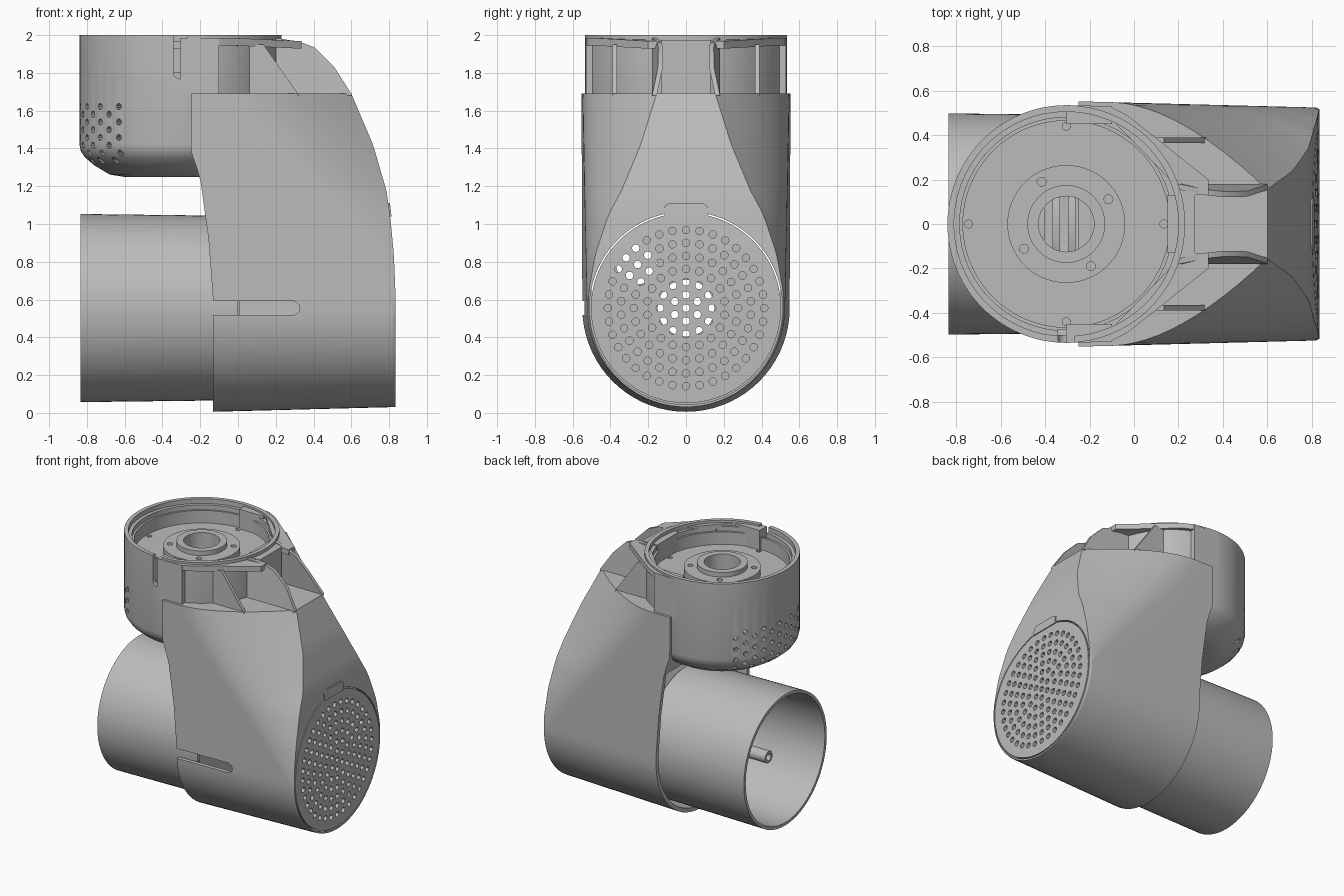
import bpy, bmesh, math
from mathutils import Matrix, Vector

cube = bpy.data.objects.get("Cube")
if cube:
    bpy.data.objects.remove(cube)

grey = bpy.data.materials.new("plain_grey")
grey.use_nodes = True
COLOR = (0.5, 0.5, 0.5, 1)
grey.diffuse_color = COLOR
grey.node_tree.nodes["Principled BSDF"].inputs["Base Color"].default_value = COLOR

DRUM_X, AXIS_Z, FLOOR_Z = -0.305, 0.555, 1.69


def finish(name, bm):
    bmesh.ops.remove_doubles(bm, verts=bm.verts, dist=1e-5)
    bmesh.ops.recalc_face_normals(bm, faces=bm.faces)
    mesh = bpy.data.meshes.new(name)
    bm.to_mesh(mesh)
    bm.free()
    mesh.materials.append(grey)
    ob = bpy.data.objects.new(name, mesh)
    bpy.context.collection.objects.link(ob)
    return ob


def add_rod(bm, center, direction, r, depth, sides=16):
    rot = Vector((0, 0, 1)).rotation_difference(Vector(direction)).to_matrix().to_4x4()
    bmesh.ops.create_cone(bm, cap_ends=True, segments=sides, radius1=r, radius2=r,
                          depth=depth, matrix=Matrix.Translation(center) @ rot)


def rod(name, center, direction, r, depth, sides=16):
    bm = bmesh.new()
    add_rod(bm, center, direction, r, depth, sides)
    return finish(name, bm)


def prism(name, outline, place, lo, hi):
    """Extrude a 2D outline; place(a, b, t) maps it to 3D."""
    bm = bmesh.new()
    ends = [[bm.verts.new(place(a, b, t)) for a, b in outline] for t in (lo, hi)]
    n = len(outline)
    for e in ends:
        bm.faces.new(e)
    for i in range(n):
        j = (i + 1) % n
        bm.faces.new((ends[0][i], ends[0][j], ends[1][j], ends[1][i]))
    return finish(name, bm)


def box(name, lo, hi):
    return prism(name, [(lo[0], lo[1]), (hi[0], lo[1]), (hi[0], hi[1]), (lo[0], hi[1])],
                 lambda a, b, t: (a, b, t), lo[2], hi[2])


def lathe(name, profile, place, steps=96):
    """Revolve (radius, height) points; place(u, v, h) maps them to 3D."""
    bm = bmesh.new()
    rings = []
    for i in range(steps):
        a = 2 * math.pi * i / steps
        rings.append([bm.verts.new(place(r * math.cos(a), r * math.sin(a), h)) for r, h in profile])
    n = len(profile)
    for i in range(steps):
        p, q = rings[i], rings[(i + 1) % steps]
        for k in range(n):
            m = (k + 1) % n
            if profile[k][0] + profile[m][0] > 0:
                bm.faces.new((p[k], p[m], q[m], q[k]))
    bmesh.ops.dissolve_degenerate(bm, dist=1e-6, edges=bm.edges)
    return finish(name, bm)


def boolean(ob, cutter, op="DIFFERENCE"):
    mod = ob.modifiers.new("cut", "BOOLEAN")
    mod.operation, mod.solver, mod.object = op, "EXACT", cutter
    dg = bpy.context.evaluated_depsgraph_get()
    mesh = bpy.data.meshes.new_from_object(ob.evaluated_get(dg))
    ob.modifiers.clear()
    ob.data = mesh
    bpy.data.objects.remove(cutter)


def lerp(table, z):
    for (z0, v0), (z1, v1) in zip(table, table[1:]):
        if z <= z1:
            return v0 + (v1 - v0) * max(0, (z - z0) / (z1 - z0))
    return table[-1][1]


# Housing outline by height: front face, its half width, back edge
FRONT = [(.6, .835), (.84, .825), (1.05, .805), (1.18, .785), (1.42, .715), (1.69, .6)]
WIDTH = [(.555, .53), (.84, .48), (1.05, .41), (1.18, .34), (1.42, .24), (1.69, .155)]
BACK = [(.6, -.132), (.92, -.156), (1.24, -.2), (1.39, -.25)]


def housing_loft(name, inset, top, back_shift):
    bm = bmesh.new()
    rows = [(-math.pi / 2 + math.pi / 2 * i / 18, AXIS_Z) for i in range(19)]
    rows += [(0, AXIS_Z + (top - AXIS_Z) * i / 22) for i in range(1, 23)]
    prev, first = None, None
    for ang, z in rows:
        xf, xb = lerp(FRONT, z) - inset, lerp(BACK, z) - back_shift
        xt = lerp([(AXIS_Z, xf - .02), (FLOOR_Z, -.1)], z)
        radius = lambda x: .549 - .025 * (x + .13) / .965 - inset
        w = min(lerp(WIDTH, z) - inset, .985 * radius(xf))
        side = [(xb + (xt - xb) * i / 4, None) for i in range(4)]
        xc = xt + .42 * (xf - xt)
        for i in range(13):
            t = i / 12
            a, b, c = (1 - t) ** 2, 2 * t * (1 - t), t * t
            side.append((a * xt + b * xc + c * xf, a * radius(xt) + b * radius(xc) + c * w))
        pts = []
        for x, y in side:
            y = radius(x) if y is None else y
            pts.append((x, y * math.cos(ang), z + radius(x) * math.sin(ang)))
        pts += [(x, -y, zz) for x, y, zz in reversed(pts)]
        cur = [bm.verts.new(p) for p in pts]
        if prev:
            for i in range(len(cur)):
                j = (i + 1) % len(cur)
                bm.faces.new((prev[i], prev[j], cur[j], cur[i]))
        prev = cur
    bm.faces.new(prev)
    bmesh.ops.remove_doubles(bm, verts=bm.verts, dist=1e-5)
    return finish(name, bm)


# Hollow housing, open at the back
housing = housing_loft("housing", 0, FLOOR_Z, 0)
boolean(housing, housing_loft("cavity", .03, 1.24, .2))
panel = housing.copy()
panel.data = housing.data.copy()
panel.name = "vent_panel"
bpy.context.collection.objects.link(panel)
boolean(housing, rod("panel_cut", (.85, 0, AXIS_Z), (1, 0, 0), .511, .5, 96))
slot = [(-.3, -.0375), (.29, -.0375)]
slot += [(.29 + .0375 * math.sin(a), -.0375 * math.cos(a)) for a in (.5, 1, 1.57, 2.1, 2.6)]
slot += [(.29, .0375), (-.3, .0375)]
boolean(housing, prism("slot_cut", slot, lambda a, b, t: (a, t, AXIS_Z + b), -.6, -.505))

# Round vent panel with rings of holes
boolean(panel, rod("panel_trim", (.85, 0, AXIS_Z), (1, 0, 0), .503, .5, 96), "INTERSECT")
bm = bmesh.new()
for ring in range(7):
    for k in range(max(1, 6 * ring)):
        a = math.pi / 2 + 2 * math.pi * k / max(1, 6 * ring)
        add_rod(bm, (.8, .069 * ring * math.cos(a), AXIS_Z + .069 * ring * math.sin(a)),
                (1, 0, 0), .02, .4, 12)
boolean(panel, finish("vent_holes", bm))
prism("panel_tab", [(-.115, 1.04), (.115, 1.04), (.115, 1.095), (.09, 1.11), (-.09, 1.11), (-.115, 1.095)],
      lambda y, z, t: (t - .12 * (z - 1.04), y, z), .76, .813)

# Lower tube with a pierced partition and an inner post
along_x = lambda u, v, h: (h, u, AXIS_Z + v)
lathe("lower_tube", [(.498, -.835), (.488, 0), (.46, 0), (.475, -.835)], along_x)
partition = lathe("tube_partition", [(.48, -.02), (.48, .01), (.15, .01), (.15, -.02)], along_x)
boolean(partition, rod("partition_cut", (0, -.26, .79), (1, 0, 0), .11, .2, 24))
lathe("inner_post", [(.045, -.5), (.045, 0), (.025, 0), (.025, -.5)],
      lambda u, v, h: (h, u - .28, v + .38), 24)

# Upper drum with a stepped well on top
upright = lambda u, v, h: (DRUM_X + u, v, h)
drum = lathe("upper_drum", [
    (0, 1.25), (.3, 1.25), (.375, 1.262), (.455, 1.31), (.505, 1.352), (.527, 1.385), (.535, 1.42),
    (.535, 2), (.505, 2), (.505, 1.965), (.48, 1.965), (.48, 1.93), (.465, 1.93), (.465, 1.835),
    (.265, 1.835), (.265, 1.885), (.175, 1.885), (.175, 1.92), (.125, 1.92), (.125, 1.8),
    (.5, 1.8), (.5, 1.42), (.44, 1.34), (.3, 1.285), (0, 1.285)], upright)
bm = bmesh.new()
for row in range(8):
    z = 1.335 + .041 * row
    for k in range(-3, 4):
        a = math.pi + math.radians(15 * k + (7.5 if row % 2 else 0))
        d = Vector((math.cos(a), math.sin(a), 0))
        add_rod(bm, Vector((DRUM_X, 0, z)) + d * .5, d, .017, .22, 10)
boolean(drum, finish("drum_holes", bm))
bm = bmesh.new()
for k in range(4):
    a = math.pi / 2 * k
    add_rod(bm, (DRUM_X + .44 * math.cos(a), .44 * math.sin(a), 1.835), (0, 0, 1), .018, .05)
    add_rod(bm, (DRUM_X + .22 * math.cos(a + .53), .22 * math.sin(a + .53), 1.885), (0, 0, 1), .02, .06)
boolean(drum, finish("screw_holes", bm))
notch = [(-.0375, 2.1)] + [(-.0375 * math.cos(math.pi * i / 8), 1.805 - .0375 * math.sin(math.pi * i / 8))
                           for i in range(9)] + [(.0375, 2.1)]
boolean(drum, prism("notch_cut", notch, lambda a, b, t: (DRUM_X + a, t, b), -.6, -.475))
for i in range(4):
    x = DRUM_X - .2 + .07 * i
    boolean(drum, box("slit_cut", (x, -.16, 1.2), (x + .03, .16, 1.3)))

# Collar, webs and fins above the housing floor
collar = [(-.1, .525), (-.03, .49), (.335, .2), (.335, .13), (.27, .13), (.2, .12), (.2, .16), (-.1, .47)]
fin = [(.2, 1.68), (.6, 1.68), (.6, 1.69), (.51, 1.83), (.405, 1.935), (.325, 1.965), (.2, 1.985)]
rib = [(0, 1.68), (.325, 1.68), (.135, 1.95), (0, 1.95)]
for side, s in (("left", 1), ("right", -1)):
    prism("collar_" + side, collar, lambda x, y, t: (x, s * y, t - .05 * max(0, x)), 1.945, 1.985)
    prism("fin_" + side, fin,
          lambda x, z, t: (x, s * (t + .13 * (x - .4) ** 2 / .04 * .2 + .6 * (z - 1.83) ** 2), z), .115, .14)
    prism("rib_" + side, rib, lambda x, z, t: (x, s * t, z), .365, .39)
    prism("shoulder_" + side, [(-.305, .45), (-.1, .45), (-.1, .53), (-.305, .535)],
          lambda x, y, t: (x, s * y, t), 1.68, 1.985)
box("collar_web", (.15, -.13, 1.68), (.275, .13, 1.975))

# Smooth round surfaces, keep the edges sharp
bpy.ops.object.select_all(action="DESELECT")
for ob in bpy.context.scene.objects:
    if ob.type == "MESH" and ob.data.materials and ob.data.materials[0] == grey:
        ob.select_set(True)
        bpy.context.view_layer.objects.active = ob
bpy.ops.object.shade_smooth_by_angle(angle=math.radians(30))
